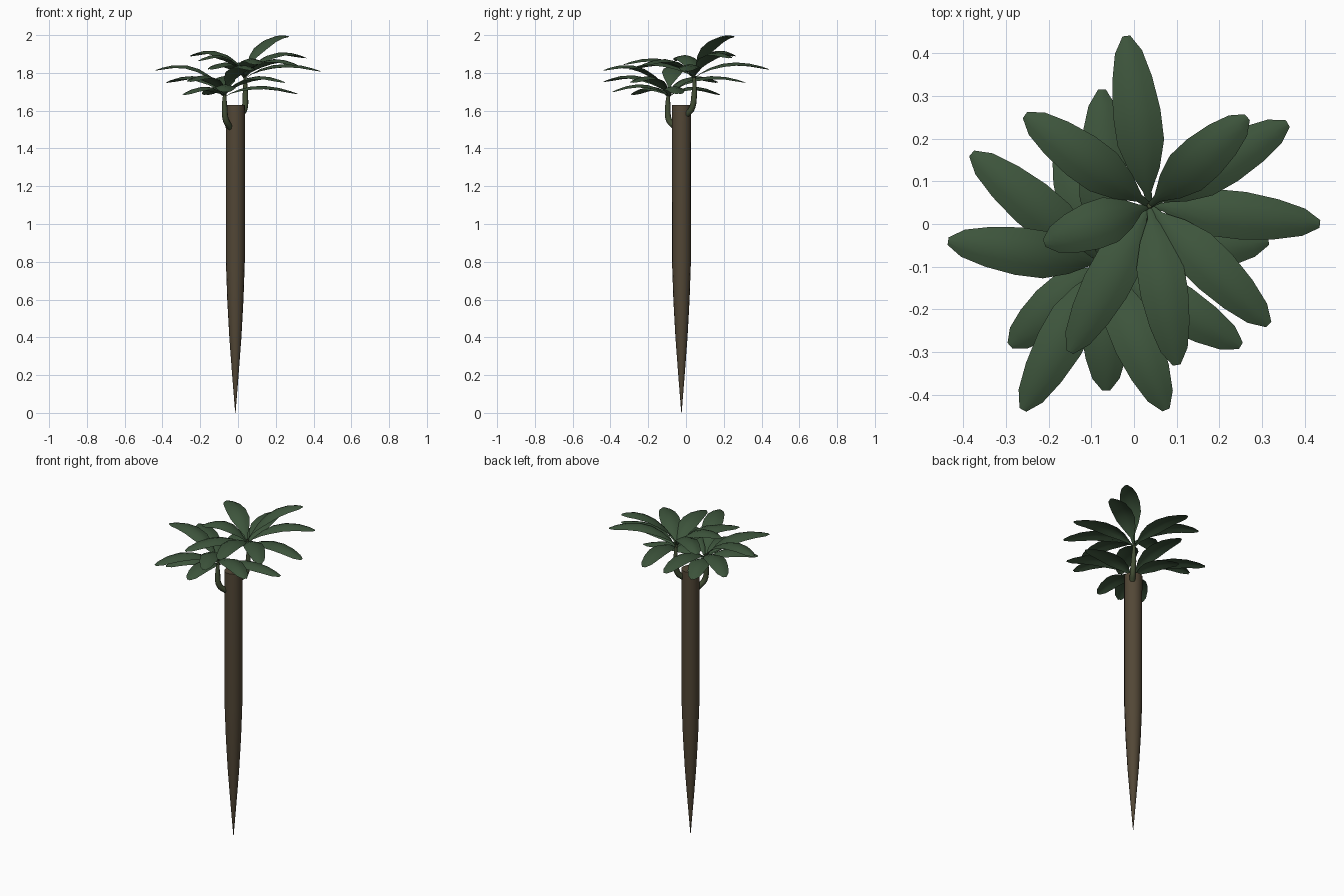
import bpy, bmesh, math
from mathutils import Vector

if "Cube" in bpy.data.objects:
    bpy.data.objects.remove(bpy.data.objects["Cube"])


def material(name, rgb):
    m = bpy.data.materials.new(name)
    m.diffuse_color = (*rgb, 1)
    m.use_nodes = True
    m.node_tree.nodes["Principled BSDF"].inputs["Base Color"].default_value = m.diffuse_color
    return m


BARK = material("bark", (0.085, 0.063, 0.037))
STEM = material("green_stem", (0.055, 0.075, 0.035))
LEAF = material("leaf_green", (0.047, 0.09, 0.045))


def add_object(name, bm, mat, angle):
    me = bpy.data.meshes.new(name)
    bm.to_mesh(me)
    bm.free()
    ob = bpy.data.objects.new(name, me)
    bpy.context.collection.objects.link(ob)
    me.materials.append(mat)
    bpy.ops.object.select_all(action='DESELECT')
    ob.select_set(True)
    bpy.context.view_layer.objects.active = ob
    bpy.ops.object.shade_smooth_by_angle(angle=math.radians(angle))
    return ob


def bezier(a, b, c, t):
    return a * (1 - t) ** 2 + b * 2 * t * (1 - t) + c * t * t


# Trunk: straight cane that tapers to a point at the bottom
def trunk(center, sides=16):
    bm = bmesh.new()
    profile = [(0.001, 0), (0.017, 0.2), (0.032, 0.4), (0.043, 0.6), (0.05, 0.8), (0.051, 1.63)]
    rings = []
    for r, z in profile:
        rings.append([bm.verts.new((center[0] + r * math.cos(2 * math.pi * i / sides),
                                    center[1] + r * math.sin(2 * math.pi * i / sides), z))
                      for i in range(sides)])
    for lo, hi in zip(rings, rings[1:]):
        for i in range(sides):
            j = (i + 1) % sides
            bm.faces.new((lo[i], lo[j], hi[j], hi[i]))
    bm.faces.new(rings[-1])
    bm.faces.new(rings[0][::-1])
    add_object("trunk", bm, BARK, 40)


# Side shoot: bevelled curve leaving the trunk and turning upward
def shoot(name, points):
    cu = bpy.data.curves.new(name, 'CURVE')
    cu.dimensions = '3D'
    cu.bevel_depth = 0.015
    cu.bevel_resolution = 2
    cu.resolution_u = 5
    cu.use_fill_caps = True
    sp = cu.splines.new('BEZIER')
    sp.bezier_points.add(len(points) - 1)
    for bp, (x, y, z, r) in zip(sp.bezier_points, points):
        bp.co = (x, y, z)
        bp.radius = r
        bp.handle_left_type = bp.handle_right_type = 'AUTO'
    ob = bpy.data.objects.new(name, cu)
    bpy.context.collection.objects.link(ob)
    cu.materials.append(STEM)


# Leaf: arched blade whose edges curve down from the midrib
WIDTHS = [(0, 0.006), (0.1, 0.01), (0.25, 0.036), (0.42, 0.055), (0.6, 0.056),
          (0.78, 0.047), (0.92, 0.032), (1, 0.009)]


def leaf(name, base, tip, lift):
    base, tip = Vector(base), Vector(tip)
    mid = base.lerp(tip, 0.4)
    mid.z = tip.z + lift
    side = Vector((-(tip.y - base.y), tip.x - base.x, 0)).normalized()
    bm = bmesh.new()
    rows = []
    for t, w in WIDTHS:
        p = bezier(base, mid, tip, t)
        rows.append([bm.verts.new(p + side * w * s - Vector((0, 0, 0.3 * w * abs(s) ** 1.5)))
                     for s in (1, 0.5, 0, -0.5, -1)])
    for a, b in zip(rows, rows[1:]):
        for i in range(4):
            bm.faces.new((a[i], a[i + 1], b[i + 1], b[i]))
    bm.normal_update()
    add_object(name, bm, LEAF, 50)


def crown(name, base, tips):
    x, y, z = base
    for n, (tx, ty, tz) in enumerate(tips, 1):
        tall = tz > 1.95
        leaf(f"{name}_leaf_{n}", (x, y, z + 0.2 * (tz - z)), (tx, ty, tz), 0.03 if tall else 0.09)


trunk((-0.014, -0.024))
shoot("lower_shoot", [(-0.04, -0.055, 1.51, 1.1), (-0.064, -0.09, 1.55, 1.1),
                      (-0.071, -0.096, 1.62, 1), (-0.07, -0.092, 1.71, 0.4)])
shoot("upper_shoot", [(0.015, 0.005, 1.58, 1.1), (0.034, 0.03, 1.61, 1.1),
                      (0.039, 0.043, 1.68, 1), (0.036, 0.043, 1.81, 0.4)])

crown("upper", (0.036, 0.043, 1.76), [
    (-0.018, 0.44, 1.82), (-0.255, 0.255, 1.89), (-0.21, -0.045, 1.865), (-0.15, -0.30, 1.82),
    (0.10, -0.33, 1.845), (0.315, -0.235, 1.84), (0.435, 0.0, 1.81), (0.36, 0.235, 1.88),
    (0.265, 0.25, 1.995)])
crown("lower", (-0.07, -0.092, 1.67), [
    (-0.38, 0.165, 1.75), (-0.435, -0.04, 1.815), (-0.29, -0.285, 1.685), (-0.26, -0.435, 1.755),
    (-0.065, -0.39, 1.70), (0.075, -0.435, 1.815), (0.25, -0.285, 1.75), (0.315, -0.04, 1.69),
    (-0.075, 0.315, 1.75), (-0.17, 0.18, 1.685)])
